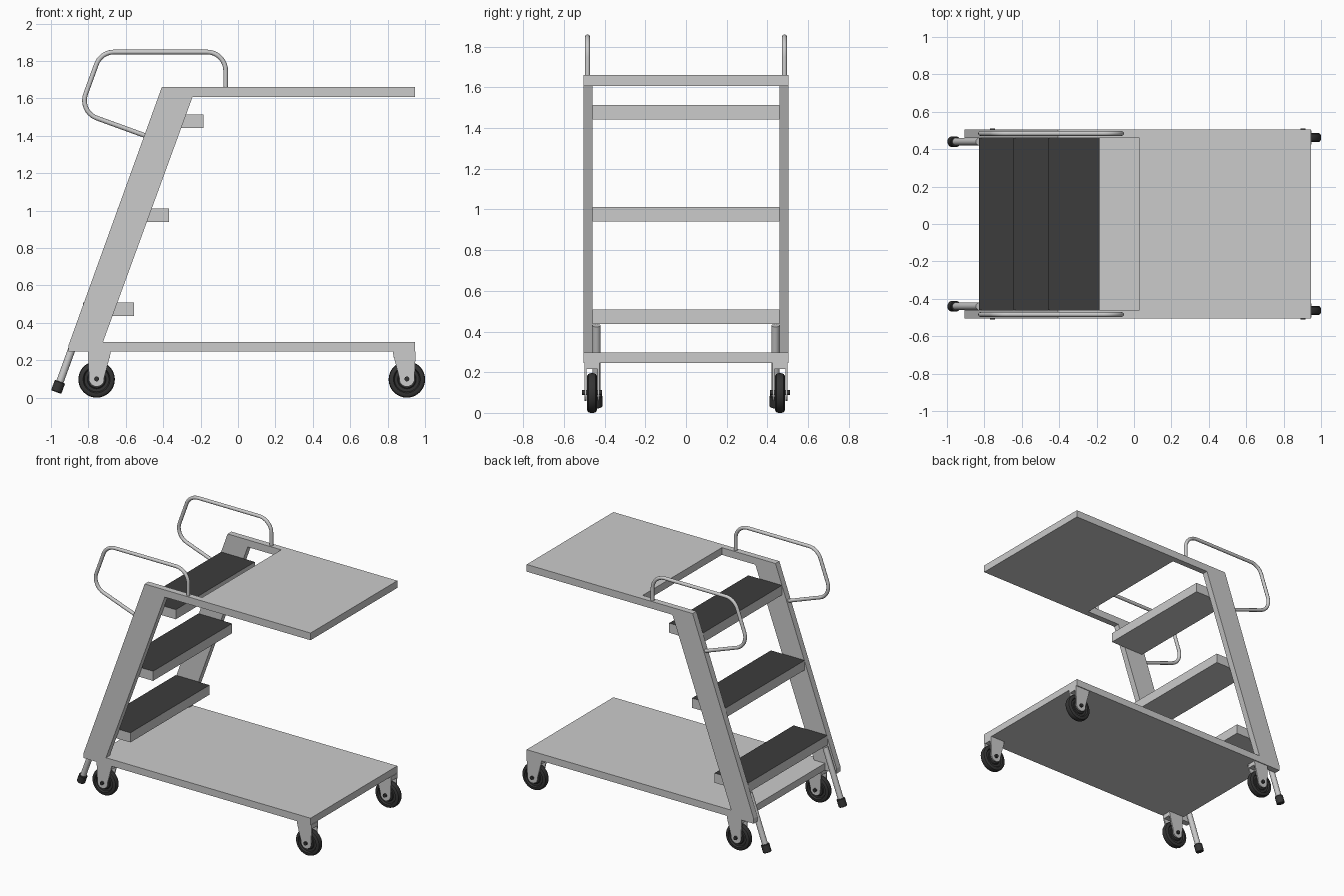
import bpy, bmesh, math
from mathutils import Vector

if "Cube" in bpy.data.objects:
    bpy.data.objects.remove(bpy.data.objects["Cube"])


def material(name, v):
    m = bpy.data.materials.new(name)
    m.diffuse_color = (v, v, v, 1)
    m.use_nodes = True
    m.node_tree.nodes["Principled BSDF"].inputs["Base Color"].default_value = m.diffuse_color
    return m


TREAD = material("dark_tread", 0.045)
RUBBER = material("black_rubber", 0.035)


def finish(name, bm, mat=None, smooth=False):
    bmesh.ops.recalc_face_normals(bm, faces=bm.faces[:])
    me = bpy.data.meshes.new(name)
    bm.to_mesh(me)
    bm.free()
    ob = bpy.data.objects.new(name, me)
    bpy.context.collection.objects.link(ob)
    if mat:
        me.materials.append(mat)
    if smooth:
        bpy.ops.object.select_all(action='DESELECT')
        ob.select_set(True)
        bpy.context.view_layer.objects.active = ob
        bpy.ops.object.shade_smooth_by_angle(angle=math.radians(35))
    return ob


def prism(name, pts, y0, y1, mat=None):
    """Extrude an x-z outline from y0 to y1."""
    bm = bmesh.new()
    f = bm.faces.new([bm.verts.new((x, y0, z)) for x, z in pts])
    r = bmesh.ops.extrude_face_region(bm, geom=[f])
    vs = [v for v in r["geom"] if isinstance(v, bmesh.types.BMVert)]
    bmesh.ops.translate(bm, verts=vs, vec=(0, y1 - y0, 0))
    return finish(name, bm, mat)


def box(name, x0, x1, y0, y1, z0, z1):
    return prism(name, [(x0, z0), (x1, z0), (x1, z1), (x0, z1)], y0, y1)


def lathe(name, prof, loc, axis, mat=None, n=40):
    """Spin (radius, height) points about an axis through loc."""
    bm = bmesh.new()
    rot = Vector(axis).to_track_quat('Z', 'Y')
    rings = []
    for r, h in prof:
        rings.append([bm.verts.new(rot @ Vector((r * math.cos(2 * math.pi * i / n),
                      r * math.sin(2 * math.pi * i / n), h)) + Vector(loc)) for i in range(n)])
    for a, b in zip(rings, rings[1:]):
        for i in range(n):
            j = (i + 1) % n
            bm.faces.new((a[i], a[j], b[j], b[i]))
    bm.faces.new(rings[0])
    bm.faces.new(rings[-1])
    return finish(name, bm, mat, True)


def fillet(pts, rad, n=10):
    """Round the inner corners of an x-z path."""
    pts = [Vector(p) for p in pts]
    out = [pts[0]]
    for a, p, b in zip(pts, pts[1:], pts[2:]):
        u, v = (a - p).normalized(), (b - p).normalized()
        half = u.angle(v) / 2
        c = p + (u + v).normalized() * rad / math.sin(half)
        t = rad / math.tan(half)
        s, e = p + u * t - c, p + v * t - c
        ang = s.angle(e)
        for i in range(n + 1):
            k = i / n
            out.append(c + (s * math.sin((1 - k) * ang) + e * math.sin(k * ang)) / math.sin(ang))
    return out + [pts[-1]]


def pipe(name, path, y, r, n=16):
    """Sweep a round section along a flat x-z path."""
    bm = bmesh.new()
    rings = []
    for i, p in enumerate(path):
        d = (path[min(i + 1, len(path) - 1)] - path[max(i - 1, 0)]).normalized()
        side = Vector((-d.y, d.x))
        ring = []
        for k in range(n):
            a = 2 * math.pi * k / n
            q = p + side * r * math.cos(a)
            ring.append(bm.verts.new((q.x, y + r * math.sin(a), q.y)))
        rings.append(ring)
    for a, b in zip(rings, rings[1:]):
        for k in range(n):
            j = (k + 1) % n
            bm.faces.new((a[k], a[j], b[j], b[k]))
    bm.faces.new(rings[0])
    bm.faces.new(rings[-1])
    return finish(name, bm, None, True)


# Decks between the side frames
box("base_deck", -0.81, 0.945, -0.46, 0.46, 0.246, 0.297)
box("top_deck", 0.03, 0.945, -0.46, 0.46, 1.608, 1.661)

# Steps with a dark tread face
for i in range(3):
    x, z = -0.83 + 0.185 * i, 0.437 + 0.503 * i
    step = box(f"step_{i + 1}", x, x + 0.275, -0.46, 0.46, z, z + 0.071)
    step.data.materials.append(None)
    step.data.materials.append(TREAD)
    for f in step.data.polygons:
        if f.normal.z > 0.9:
            f.material_index = 1

FRAME = [(-0.905, 0.246), (0.945, 0.246), (0.945, 0.297), (-0.722, 0.297), (-0.243, 1.608),
         (0.945, 1.608), (0.945, 1.661), (-0.407, 1.661), (-0.905, 0.283)]
HANDLE = [(-0.066, 1.65), (-0.066, 1.848), (-0.733, 1.848), (-0.849, 1.529), (-0.48, 1.395)]
WHEEL = [(0.02, -0.016), (0.045, -0.016), (0.05, -0.012), (0.066, -0.012), (0.072, -0.0235),
         (0.086, -0.0235), (0.094, -0.018), (0.0975, -0.008)]
WHEEL += [(r, -h) for r, h in reversed(WHEEL)]
SLOPE = Vector((0.342, 0, 0.94))

for s, side in ((-1, "front"), (1, "back")):
    # C-shaped side frame and bent handrail
    prism(f"side_frame_{side}", FRAME, s * 0.46, s * 0.505)
    pipe(f"handrail_{side}", fillet(HANDLE, 0.1), s * 0.484, 0.0125)

    # Slanted support leg with rubber foot
    tip = Vector((-0.972, s * 0.44, 0.03))
    lathe(f"support_leg_{side}", [(0.02, 0.03), (0.02, 0.425)], tip, SLOPE, None, 24)
    lathe(f"rubber_foot_{side}", [(0.025, 0), (0.029, 0.004), (0.029, 0.055), (0.026, 0.059)],
          tip, SLOPE, RUBBER, 24)

    # Casters: mirrored fork, wheel and axle
    for cx, m, end in ((-0.756, 1, "left"), (0.903, -1, "right")):
        cy, tag = s * 0.462, f"{side}_{end}"
        arc = [(0.041 * math.cos(a), 0.1 + 0.041 * math.sin(a))
               for a in (math.radians(10 - 20 * k) for k in range(11))]
        prof = [(-0.046, 0.22), (-0.046, 0.246), (0.075, 0.246), (0.072, 0.225)] + arc
        prof = [(cx + m * x, z) for x, z in prof]
        for k in (-1, 1):
            prism(f"caster_fork_{tag}", prof, cy + k * 0.027, cy + k * 0.037)
        xs = sorted((cx - m * 0.046, cx + m * 0.072))
        box(f"caster_plate_{tag}", *xs, cy - 0.027, cy + 0.027, 0.215, 0.246)
        lathe(f"wheel_{tag}", WHEEL, (cx, cy, 0.0975), (0, 1, 0), RUBBER, 48)
        lathe(f"axle_{tag}", [(0.013, -0.049), (0.013, 0.049)], (cx, cy, 0.1), (0, 1, 0), RUBBER, 16)
